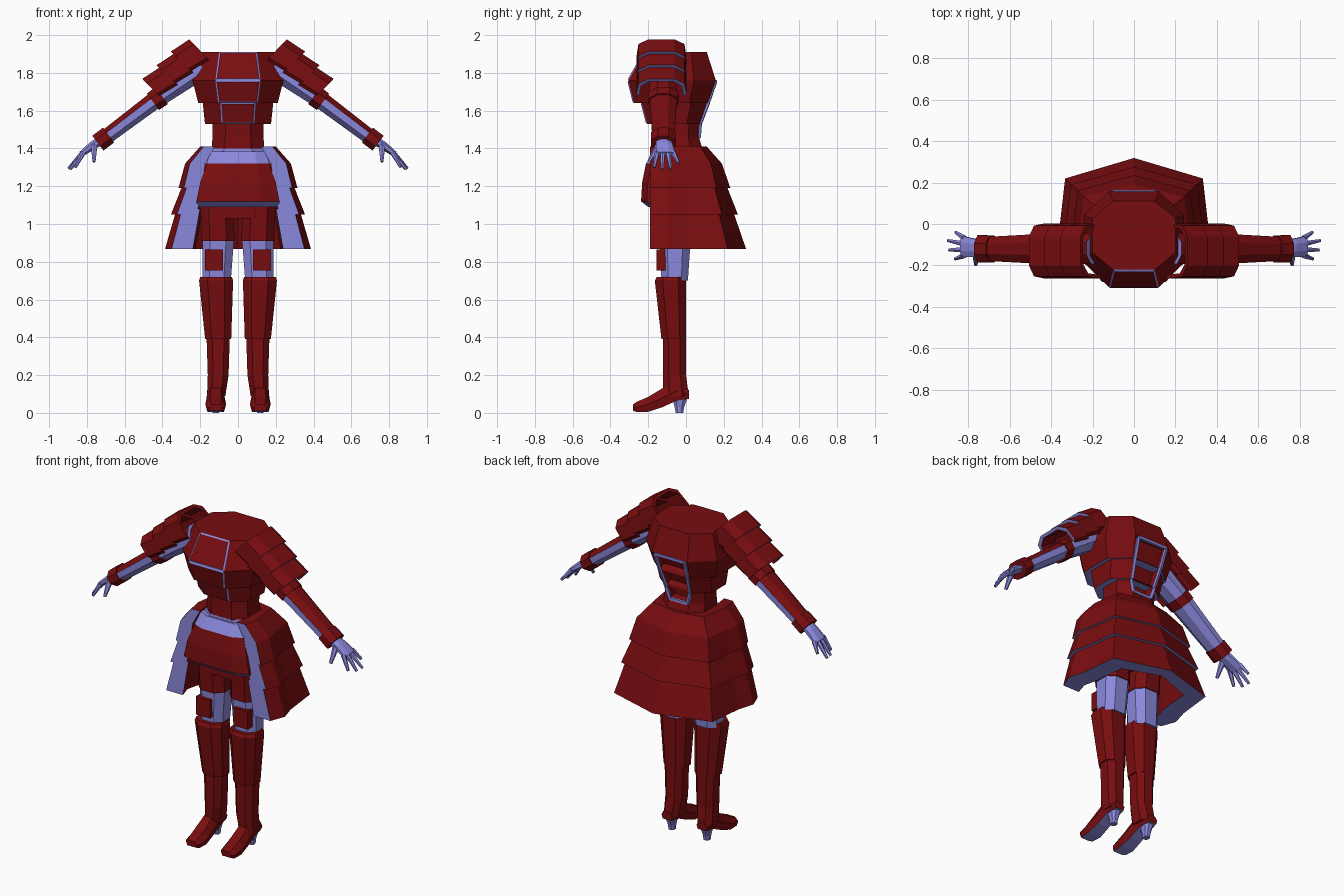
import bpy, bmesh, math
from mathutils import Vector

if "Cube" in bpy.data.objects:
    bpy.data.objects.remove(bpy.data.objects["Cube"])


def material(name, rgb):
    m = bpy.data.materials.new(name)
    m.diffuse_color = (*rgb, 1)
    m.use_nodes = True
    m.node_tree.nodes["Principled BSDF"].inputs["Base Color"].default_value = m.diffuse_color
    return m


MATS = [material("dark_red", (0.19, 0.004, 0.005)),
        material("lavender_blue", (0.26, 0.25, 0.72))]
RED = lambda c, n: 0
BLUE = lambda c, n: 1
BLUE_UNDER = lambda c, n: int(n.z < -0.7)


def loft(name, rings, rule=RED, mirror=False, edit=None):
    """Skin closed rings, cap both ends and colour the faces by a rule."""
    bm = bmesh.new()
    vs = [[bm.verts.new(p) for p in r] for r in rings]
    k = len(vs[0])
    for a, b in zip(vs, vs[1:]):
        for i in range(k):
            j = (i + 1) % k
            bm.faces.new((a[i], a[j], b[j], b[i]))
    bm.faces.new(vs[0])
    bm.faces.new(vs[-1])
    bmesh.ops.recalc_face_normals(bm, faces=bm.faces[:])
    bm.normal_update()
    for f in bm.faces:
        f.material_index = rule(f.calc_center_median(), f.normal)
    if edit:
        edit(bm)
    me = bpy.data.meshes.new(name)
    bm.to_mesh(me)
    bm.free()
    for m in MATS:
        me.materials.append(m)
    ob = bpy.data.objects.new(name, me)
    bpy.context.collection.objects.link(ob)
    if mirror:
        ob.modifiers.new("Mirror", 'MIRROR').use_mirror_merge = False
    return ob


def octagon(z, hx, yf, yb, cx=0.0, c=0.25):
    """Horizontal eight-sided section; c is the chamfer as part of the depth."""
    d = (yb - yf) * c
    half = [(hx * 0.5, yf), (hx, yf + d), (hx, yb - d), (hx * 0.5, yb)]
    pts = half + [(-x, y) for x, y in reversed(half)]
    return [(cx + x, y, z) for x, y in pts]


def bar(name, p, q, r0, r1, rule=BLUE, sides=6, mirror=True):
    p, q = Vector(p), Vector(q)
    rot = (q - p).to_track_quat('Z', 'Y')
    ring = lambda o, r: [o + rot @ Vector((r * math.cos(a), r * math.sin(a), 0))
                         for a in [(i + 0.5) * math.tau / sides for i in range(sides)]]
    return loft(name, [ring(p, r0), ring(q, r1)], rule, mirror)


def box(name, x, y, z, rule=RED, mirror=False):
    ring = lambda h: [(x[0], y[0], h), (x[1], y[0], h), (x[1], y[1], h), (x[0], y[1], h)]
    return loft(name, [ring(z[0]), ring(z[1])], rule, mirror)


# --- torso: framed plates in front, recessed opening at the back
def torso_panels(bm):
    mid = [f for f in bm.faces if abs(f.calc_center_median().x) < 0.01 and abs(f.normal.z) < 0.7]
    for f in mid:
        c = f.calc_center_median()
        if c.y < 0 and c.z > 1.54:
            rim = bmesh.ops.inset_individual(bm, faces=[f], thickness=0.012, depth=0.006)
            for g in rim['faces']:
                g.material_index = 1
        elif c.y > 0 and 1.46 < c.z < 1.76:
            bmesh.ops.inset_individual(bm, faces=[f], thickness=0.01, depth=-0.05)


loft("chest", [octagon(1.64, 0.21, -0.275, 0.115), octagon(1.76, 0.24, -0.305, 0.158),
               octagon(1.91, 0.20, -0.22, 0.11)], BLUE_UNDER, edit=torso_panels)
loft("midriff", [octagon(1.53, 0.175, -0.205, 0.073), octagon(1.645, 0.187, -0.235, 0.115)],
     BLUE_UNDER, edit=torso_panels)
loft("waist", [octagon(1.39, 0.14, -0.165, 0.09), octagon(1.46, 0.135, -0.16, 0.068),
               octagon(1.54, 0.135, -0.16, 0.074)], edit=torso_panels)
frame = [(0.1, 0.157, 1.755), (0.092, 0.117, 1.64), (0.08, 0.075, 1.53), (0.06, 0.069, 1.46)]
for i, (a, b) in enumerate(zip(frame, frame[1:])):
    bar(f"back_frame_side_{i}", a, b, 0.011, 0.011, sides=4)
for i, p in enumerate((frame[0], frame[-1])):
    bar(f"back_frame_end_{i}", (-p[0], p[1], p[2]), p, 0.011, 0.011, sides=4, mirror=False)

# --- hips and front apron
loft("hips", [octagon(1.03, 0.17, -0.16, 0.05), octagon(1.2, 0.19, -0.17, 0.09),
              octagon(1.32, 0.19, -0.17, 0.1), octagon(1.40, 0.145, -0.165, 0.09)],
     lambda c, n: int(c.z > 1.33 and c.y < -0.05))


def apron_ring(z, x, y):
    return [(-x, y + 0.03, z), (-0.6 * x, y, z), (0.6 * x, y, z), (x, y + 0.03, z),
            (x, -0.12, z), (-x, -0.12, z)]


loft("front_apron", [apron_ring(1.09, 0.215, -0.2), apron_ring(1.12, 0.22, -0.238),
                     apron_ring(1.22, 0.2, -0.232), apron_ring(1.32, 0.165, -0.212),
                     apron_ring(1.385, 0.15, -0.175)],
     lambda c, n: int(c.z > 1.325 or n.z < -0.2))


# --- layered skirt, open at the front
def skirt_ring(z, x, y):
    half = [(0.91 * x, -0.19), (x, -0.1), (0.925 * x, 0.0), (0.86 * x, 0.69 * y)]
    outer = half + [(0, y)] + [(-a, b) for a, b in reversed(half)]
    inner = [(a * 0.68, (b + 0.19) * 0.85 - 0.19) for a, b in reversed(outer)]
    return [(a, b, z) for a, b in outer + inner]


for i, levels in enumerate([
        [(1.41, 0.2, 0.11), (1.32, 0.28, 0.19), (1.19, 0.315, 0.235)],
        [(1.22, 0.288, 0.208), (1.05, 0.355, 0.275)],
        [(1.08, 0.325, 0.245), (0.868, 0.386, 0.318)]]):
    loft(f"skirt_layer_{i + 1}", [skirt_ring(*l) for l in levels],
         lambda c, n: int(n.z < -0.7 or (n.y < -0.9 and c.y < -0.18)))

# --- legs and boots
loft("thigh", [octagon(0.91, 0.088, -0.15, 0.03, 0.105), octagon(1.15, 0.085, -0.16, 0.05, 0.115)],
     mirror=True)
loft("knee", [octagon(0.70, 0.075, -0.13, 0.01, 0.113), octagon(0.92, 0.084, -0.14, 0.025, 0.105)],
     BLUE, True)
box("knee_plate", (0.08, 0.175), (-0.157, -0.1), (0.755, 0.865), mirror=True)
loft("shin_guard", [octagon(0.39, 0.069, -0.13, 0.0, 0.105), octagon(0.70, 0.09, -0.165, 0.0, 0.116),
                    octagon(0.72, 0.084, -0.155, 0.0, 0.116)], mirror=True)
loft("boot_shaft", [octagon(0.09, 0.048, -0.12, 0.015, 0.115), octagon(0.2, 0.055, -0.122, 0.0, 0.105),
                    octagon(0.42, 0.062, -0.122, 0.0, 0.105)], mirror=True)


def foot_ring(y, hx, z0, z1):
    cx, zm = 0.118, z0 + (z1 - z0) * 0.5
    return [(cx - hx * 0.8, y, z0), (cx + hx * 0.8, y, z0), (cx + hx, y, zm),
            (cx + hx * 0.55, y, z1), (cx - hx * 0.55, y, z1), (cx - hx, y, zm)]


loft("foot", [foot_ring(0.017, 0.035, 0.075, 0.12), foot_ring(-0.05, 0.046, 0.065, 0.17),
              foot_ring(-0.125, 0.048, 0.03, 0.13), foot_ring(-0.2, 0.055, 0.006, 0.085),
              foot_ring(-0.262, 0.05, 0.005, 0.058), foot_ring(-0.28, 0.035, 0.012, 0.045)],
     lambda c, n: int(n.z < -0.6), True)
loft("heel", [octagon(0.0, 0.018, -0.055, -0.015, 0.118), octagon(0.03, 0.02, -0.06, -0.01, 0.118),
              octagon(0.085, 0.032, -0.075, 0.01, 0.118)], BLUE, True)

# --- arms: red on the outside, blue underneath
ARM_N = Vector((0.6, 0, 0.8))


def arm_ring(x, z, ry, rn, y=-0.12):
    return [Vector((x, y, z)) + Vector((0, ry * math.cos(a), 0)) + ARM_N * rn * math.sin(a)
            for a in [(i + 0.5) * math.tau / 8 for i in range(8)]]


UNDER_ARM = lambda c, n: int(n.dot(ARM_N) < 0.2)
loft("arm", [arm_ring(0.19, 1.835, 0.08, 0.07), arm_ring(0.44, 1.655, 0.078, 0.05),
             arm_ring(0.71, 1.452, 0.062, 0.043)], UNDER_ARM, True)
loft("elbow_band", [arm_ring(0.405, 1.68, 0.086, 0.061), arm_ring(0.45, 1.647, 0.084, 0.058)],
     mirror=True)
loft("wrist_cuff", [arm_ring(0.685, 1.471, 0.07, 0.053), arm_ring(0.742, 1.428, 0.072, 0.053)],
     mirror=True)

# --- hands
loft("palm", [arm_ring(0.72, 1.445, 0.04, 0.026), arm_ring(0.77, 1.415, 0.048, 0.024, -0.115),
              arm_ring(0.83, 1.37, 0.055, 0.016, -0.108)], BLUE, True)
tips = [(0.86, -0.04, 1.325), (0.897, -0.08, 1.293), (0.89, -0.125, 1.29), (0.862, -0.168, 1.3)]
for i, tip in enumerate(tips):
    bar(f"finger_{i + 1}", (0.818, -0.068 - i * 0.028, 1.38), tip, 0.015, 0.008)
bar("thumb", (0.762, -0.14, 1.42), (0.762, -0.196, 1.33), 0.02, 0.009)

# --- shoulder guards: three overlapping arched plates
GUARD_D = Vector((0.72, 0, -0.69))
GUARD_N = Vector((0.69, 0, 0.72))


def guard_ring(t, lift, depth):
    o = Vector((0.262, -0.13, 1.982)) + GUARD_D * t
    outer = [(-0.133, -depth), (-0.122, -0.035), (-0.07, 0), (0.07, 0), (0.122, -0.035), (0.133, -depth)]
    inner = [(y * 0.88, n - 0.018) for y, n in reversed(outer)]
    return [o + Vector((0, y, 0)) + GUARD_N * (n + lift) for y, n in outer + inner]


for i in range(3):
    loft(f"shoulder_plate_{i + 1}",
         [guard_ring(i * 0.105, -0.006, 0.135 - i * 0.01),
          guard_ring(i * 0.105 + 0.115, 0.015, 0.13 - i * 0.01)],
         lambda c, n: int(n.dot(GUARD_D) > 0.8), True)
